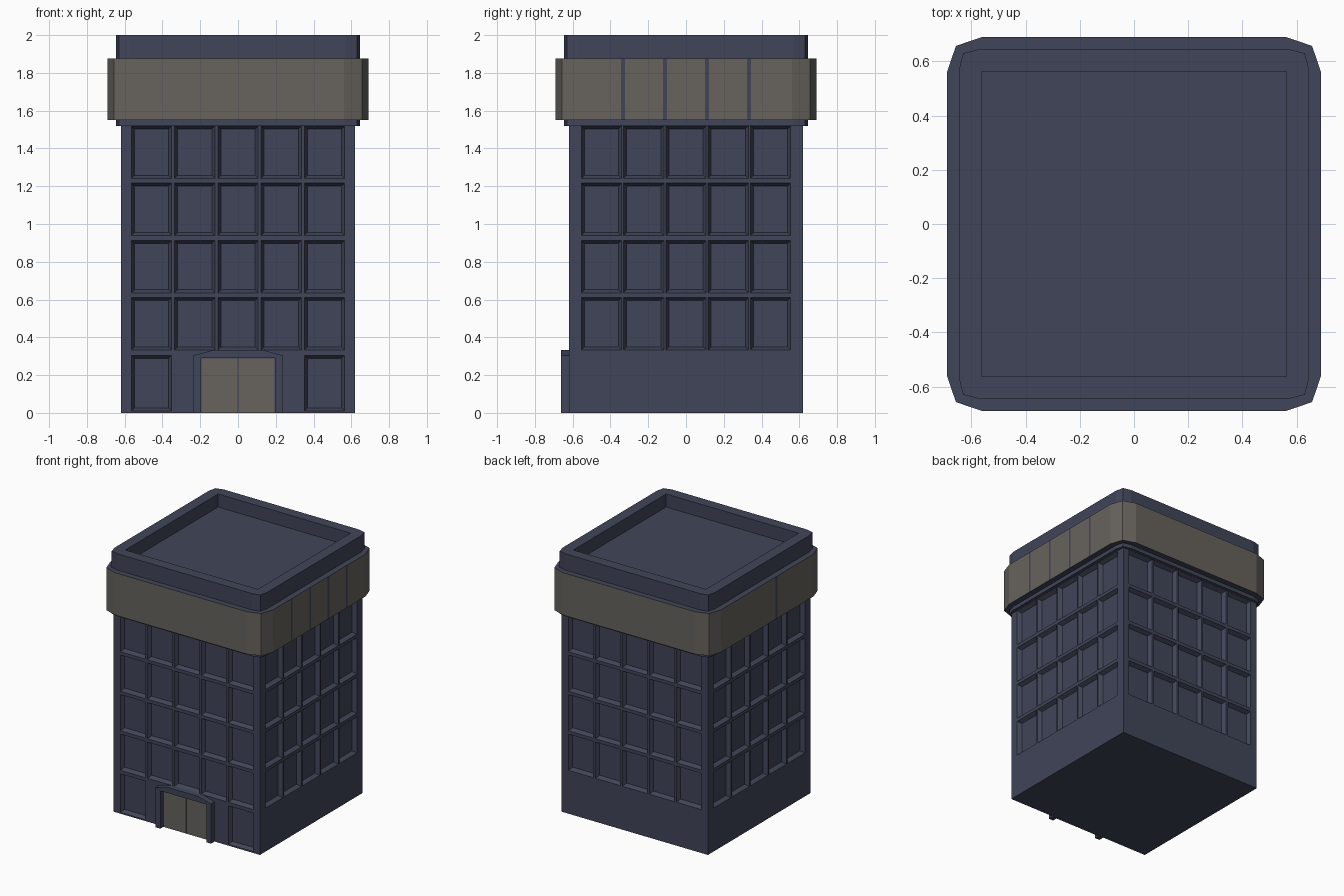
import bpy, bmesh
from math import pi
from mathutils import Matrix, Vector

if "Cube" in bpy.data.objects:
    bpy.data.objects.remove(bpy.data.objects["Cube"], do_unlink=True)


def material(name, rgb):
    m = bpy.data.materials.new(name)
    m.use_nodes = True
    m.diffuse_color = (*rgb, 1)
    m.node_tree.nodes["Principled BSDF"].inputs["Base Color"].default_value = (*rgb, 1)
    return m


SLATE = material("slate blue", (0.052, 0.059, 0.098))
TAUPE = material("taupe panel", (0.135, 0.123, 0.110))


def finish(name, bm, mats):
    bmesh.ops.remove_doubles(bm, verts=bm.verts, dist=0.0005)
    bmesh.ops.recalc_face_normals(bm, faces=bm.faces)
    me = bpy.data.meshes.new(name)
    bm.to_mesh(me)
    bm.free()
    for m in mats:
        me.materials.append(m)
    ob = bpy.data.objects.new(name, me)
    bpy.context.collection.objects.link(ob)
    return ob


def loft(name, rings, mats):
    """Join equal-length rings of points in order and cap both ends."""
    bm = bmesh.new()
    loops = [[bm.verts.new(p) for p in ring] for ring in rings]
    n = len(loops[0])
    for a, b in zip(loops, loops[1:]):
        for i in range(n):
            j = (i + 1) % n
            bm.faces.new((a[i], a[j], b[j], b[i]))
    bm.faces.new(loops[0])
    bm.faces.new(loops[-1])
    return finish(name, bm, mats)


def ring(corner, z, breaks=()):
    """Repeat a corner profile four times; breaks adds seam points per side."""
    pts = []
    for k in range(4):
        rot = Matrix.Rotation(k * pi / 2, 3, "Z")
        seams = breaks[k] if breaks else ()
        reach = corner[-1][0]
        local = [(reach, y) for s in seams for y in (s - 0.01, s + 0.01)]
        pts += [rot @ Vector((x, y, z)) for x, y in local + corner]
    return pts


def box(name, lo, hi, mat):
    bm = bmesh.new()
    bmesh.ops.create_cube(bm, size=1)
    for v in bm.verts:
        v.co = [lo[i] if v.co[i] < 0 else hi[i] for i in range(3)]
    return finish(name, bm, [mat])


# Tower walls: each side is a grid whose window cells are splayed recesses
HALF, TOP, WIN, SPLAY, DEPTH = 0.62, 1.54, 0.213, 0.016, 0.03
ROWS = [(0.01, 0.305)] + [(0.333 + 0.303 * i, 0.61 + 0.303 * i) for i in range(4)]
zs = [0] + [z for row in ROWS for z in row] + [TOP]
bm = bmesh.new()
for side in range(4):
    rot = Matrix.Rotation(side * pi / 2, 3, "Z")
    pitch = 0.224 if side % 2 else 0.229
    xs = [-HALF]
    for c in range(-2, 3):
        xs += [c * pitch - WIN / 2, c * pitch + WIN / 2]
    xs.append(HALF)

    def quad(*pts):
        bm.faces.new([bm.verts.new(rot @ Vector(p)) for p in pts])

    for i in range(len(xs) - 1):
        for j in range(len(zs) - 1):
            x0, x1, z0, z1 = xs[i], xs[i + 1], zs[j], zs[j + 1]
            outer = [(x, -HALF, z) for x, z in ((x0, z0), (x1, z0), (x1, z1), (x0, z1))]
            is_window = i % 2 and j % 2 and (j > 1 or (side == 0 and i in (1, 9)))
            if not is_window:
                quad(*outer)
                continue
            a, b, c, d = x0 + SPLAY, x1 - SPLAY, z0 + SPLAY, z1 - SPLAY
            inner = [(x, DEPTH - HALF, z) for x, z in ((a, c), (b, c), (b, d), (a, d))]
            quad(*inner)
            for k in range(4):
                m = (k + 1) % 4
                quad(outer[k], outer[m], inner[m], inner[k])
for z in (0, TOP):
    bm.faces.new([bm.verts.new((x * HALF, y * HALF, z))
                  for x, y in ((-1, -1), (1, -1), (1, 1), (-1, 1))])
finish("tower_walls", bm, [SLATE])

# Crown with parapet and sunken roof
crown = [(0.645, 0.57), (0.63, 0.63), (0.57, 0.645)]
well = [(0.562, 0.562)] * 3
loft("crown_parapet",
     [ring(crown, 1.52), ring(crown, 2), ring(well, 2), ring(well, 1.9)], [SLATE])

# Fascia band: taupe outer faces, slate seams, top and underside
# (ring points run counter-clockwise, so the first side faces +x)
band = [(0.69, 0.56), (0.657, 0.657), (0.56, 0.69)]
seams = [(-0.333, -0.111, 0.111, 0.333), (), (0.111,), ()]


def band_ring(z):
    pts = []
    for k in range(4):
        rot = Matrix.Rotation(k * pi / 2, 3, "Z")
        cuts = [(0.69, s + e) for s in seams[k] for e in (-0.01, 0.01)]
        pts += [rot @ Vector((x, y, z)) for x, y in cuts + band]
    return pts


fascia = loft("fascia_band", [band_ring(1.55), band_ring(1.875)], [TAUPE, SLATE])
for p in fascia.data.polygons:
    ys = [fascia.data.vertices[v].co.y for v in p.vertices]
    is_seam = abs(p.normal.x) > 0.99 and max(ys) - min(ys) < 0.03
    if abs(p.normal.z) > 0.5 or is_seam:
        p.material_index = 1

# Entrance surround: posts and a lintel with sloped shoulders
half_outline = [(0.195, 0.29), (0.195, 0), (0.235, 0), (0.235, 0.305), (0.13, 0.333)]
outline = half_outline + [(-x, z) for x, z in reversed(half_outline)]
loft("door_surround", [[(x, y, z) for x, z in outline] for y in (-0.663, -0.61)], [SLATE])

# Double doors
for name, s in (("left_door", 1), ("right_door", -1)):
    x0, x1 = sorted((s * 0.003, s * 0.193))
    box(name, (x0, -0.626, 0), (x1, -0.618, 0.288), TAUPE)
